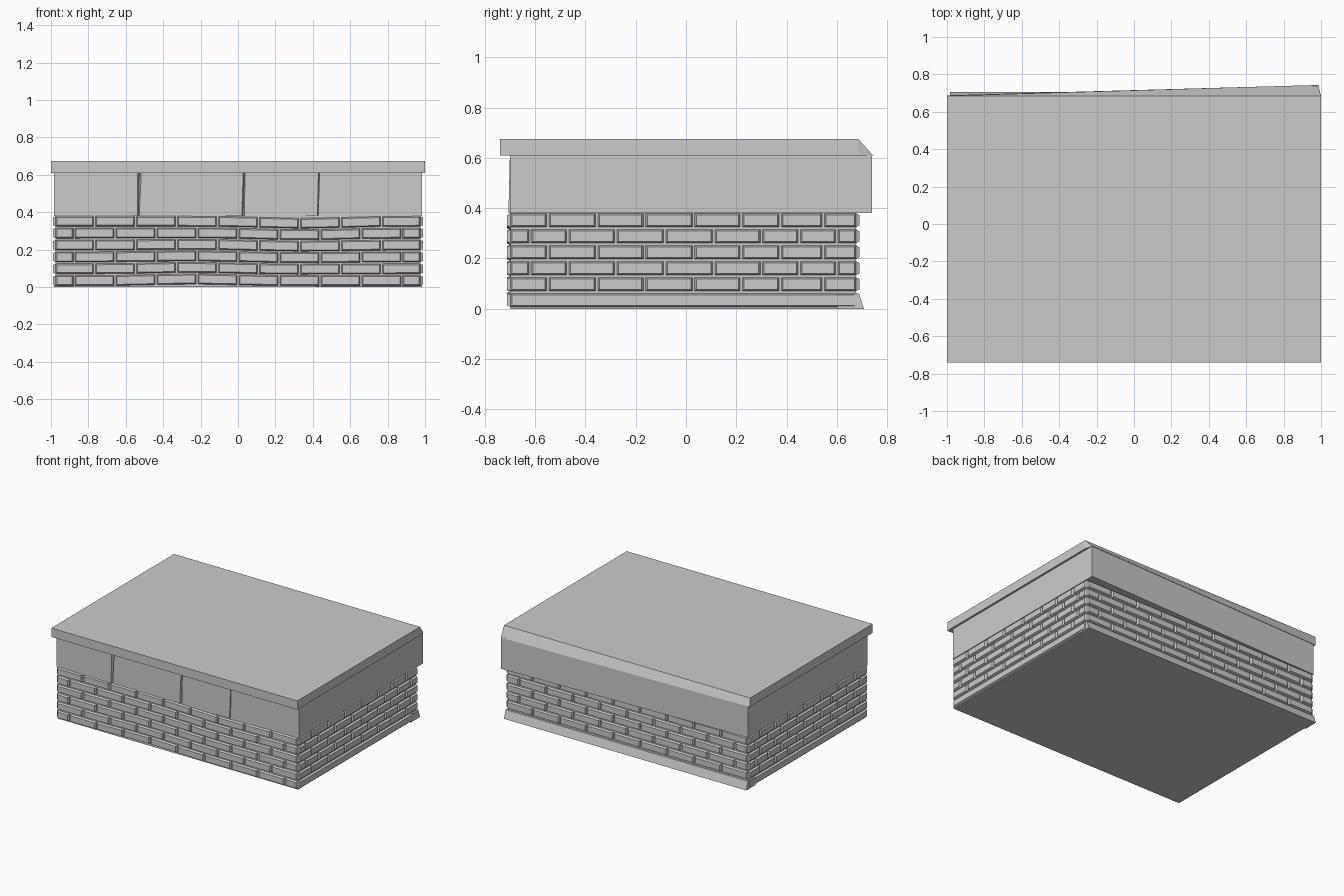
import bpy, bmesh
from math import exp
from mathutils import Vector

if "Cube" in bpy.data.objects:
    bpy.data.objects.remove(bpy.data.objects["Cube"])


def finish(name, bm):
    bmesh.ops.recalc_face_normals(bm, faces=bm.faces[:])
    me = bpy.data.meshes.new(name)
    bm.to_mesh(me)
    bm.free()
    ob = bpy.data.objects.new(name, me)
    bpy.context.collection.objects.link(ob)
    return ob


def loft(bm, lower, upper):
    """Closed solid between two matching loops of points."""
    a = [bm.verts.new(p) for p in lower]
    b = [bm.verts.new(p) for p in upper]
    n = len(a)
    for i in range(n):
        j = (i + 1) % n
        bm.faces.new((a[i], a[j], b[j], b[i]))
    bm.faces.new(a[::-1])
    bm.faces.new(b)


def rect(x0, x1, y0, y1, z):
    return [(x0, y0, z), (x1, y0, z), (x1, y1, z), (x0, y1, z)]


# mortar core behind the bricks
CX, FY, BY = 0.975, -0.697, 0.675
DEPTH, BEVEL, GAP = 0.014, 0.008, 0.003
bm = bmesh.new()
loft(bm, rect(-CX, CX, FY, BY, 0.0), rect(-CX, CX, FY, BY, 0.385))
finish("mortar_core", bm)


def sag(x, row):
    """Settling of the front courses."""
    t = row / 5
    return (0.009 * (1 - t) * exp(-((x + 0.25) / 0.28) ** 2)
            - 0.011 * t * exp(-((x - 0.35) / 0.28) ** 2))


def brick(bm, side, u0, u1, z0, z1, row):
    """Bevelled brick on one wall; u runs along the wall."""
    def pt(u, z, d):
        if side == "front":
            return (u, FY - d, max(0, z + sag(u, row)))
        if side == "back":
            return (u, BY + d, z)
        return (CX + d, u, z) if side == "right" else (-CX - d, u, z)

    def ring(i, d):
        return [pt(u, z, d) for u, z in ((u0 + i, z0 + i), (u1 - i, z0 + i),
                                         (u1 - i, z1 - i), (u0 + i, z1 - i))]
    loft(bm, ring(0, -0.004), ring(BEVEL, DEPTH))


# brick courses on four walls, alternate rows shifted
LONG = [[k * 0.219 for k in range(-4, 5)],
        [(k + 0.5) * 0.219 for k in range(-4, 4)]]
SHORT = [[-0.62, -0.47, -0.28, -0.085, 0.11, 0.30, 0.45, 0.60],
         [-0.55, -0.355, -0.165, 0.03, 0.22, 0.375, 0.545]]
for side in ("front", "back", "right", "left"):
    bm = bmesh.new()
    for row in range(6):
        z0 = 0.005 + row * 0.0635
        z1 = z0 + 0.058
        if side in ("front", "back"):
            ends, joints = (-CX - 0.005, CX + 0.005), LONG[row % 2]
        else:
            ends, joints = (FY - 0.005, BY + 0.005), SHORT[row % 2]
        if row == 0 and side != "front":
            joints = []
        cuts = [ends[0]] + joints + [ends[1]]
        for a, b in zip(cuts, cuts[1:]):
            brick(bm, side, a + GAP, b - GAP, z0, z1, row)
    finish(side + "_bricks", bm)

# flared plain footing along the back
bm = bmesh.new()
loft(bm, rect(-0.985, 0.985, 0.6, 0.707, 0.0), rect(-0.985, 0.985, 0.6, 0.688, 0.06))
finish("back_footing", bm)

# plain upper wall, cracked at the front and skewed out at the back right
CRACKS = [(-0.53, 0.010, 0.005), (0.03, 0.005, 0.007), (0.43, 0.003, 0.002)]


def wall_loop(z, top):
    pts = [(-0.985, -0.70, z)]
    for x, wt, wb in CRACKS:
        w = wt if top else wb
        lean = 0.003 if top else -0.003
        pts += [(x - w + lean, -0.706 if not top else -0.70, z),
                (x + lean, -0.685, z), (x + w + lean, -0.70, z)]
    return pts + [(0.985, -0.70, z), (0.985, 0.74, z), (-0.985, 0.685, z)]


bm = bmesh.new()
loft(bm, wall_loop(0.38, False), wall_loop(0.615, True))
finish("upper_wall", bm)

# cap slab with its back lower edge pulled out to the skewed wall
bm = bmesh.new()
low = [(-1, -0.74, 0.61), (1, -0.74, 0.61), (1, 0.685, 0.61),
       (0.985, 0.743, 0.61), (-1, 0.688, 0.61)]
high = [(-1, -0.74, 0.675), (1, -0.74, 0.675), (1, 0.684, 0.675),
        (0.999, 0.685, 0.675), (-1, 0.685, 0.675)]
loft(bm, low, high)
finish("cap_slab", bm)
